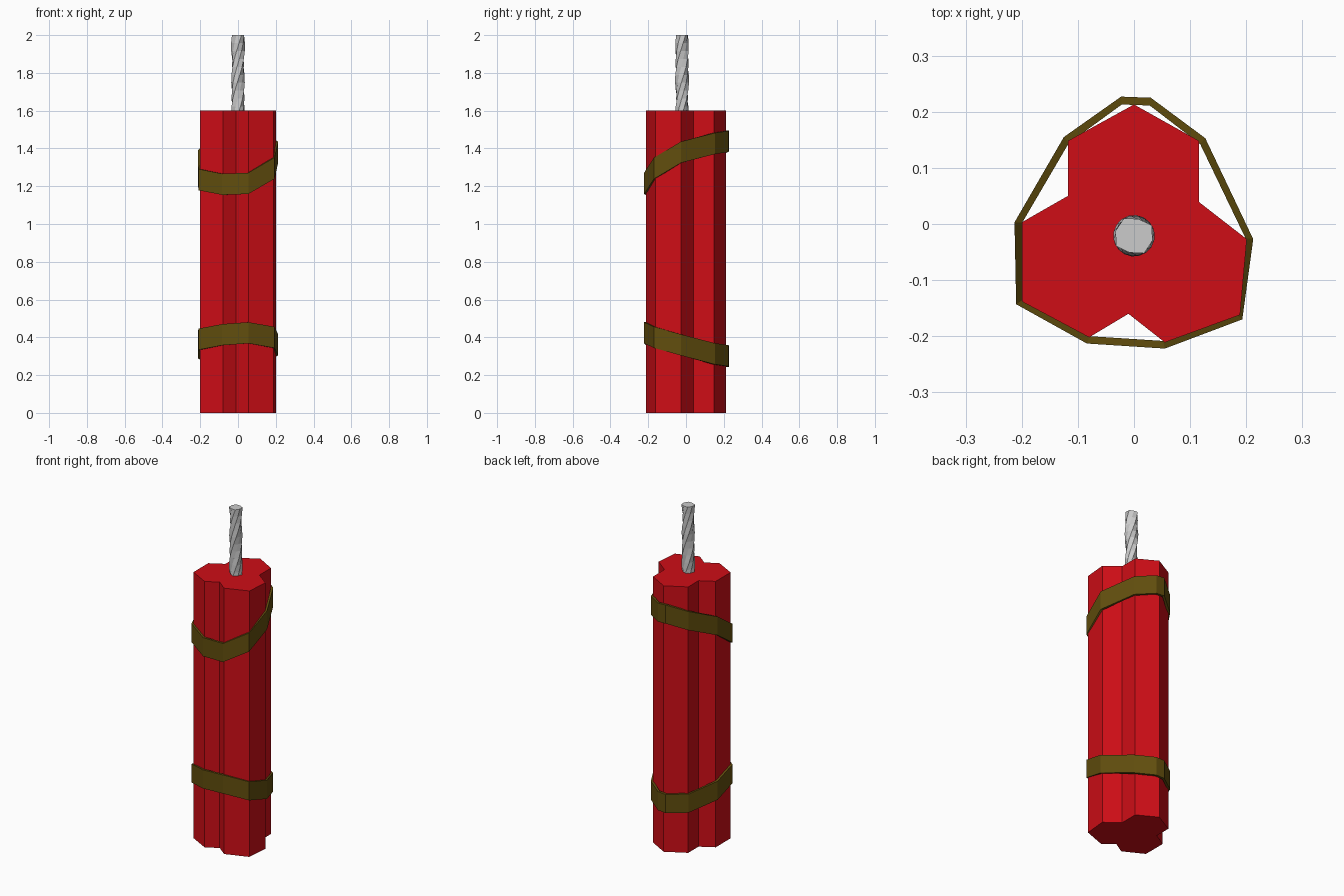
import bpy, bmesh, math
from mathutils import Vector

if "Cube" in bpy.data.objects:
    bpy.data.objects.remove(bpy.data.objects["Cube"])


def material(name, color):
    m = bpy.data.materials.new(name)
    m.diffuse_color = (*color, 1)
    m.use_nodes = True
    m.node_tree.nodes["Principled BSDF"].inputs["Base Color"].default_value = m.diffuse_color
    return m


def make_object(name, rings, closed, mat=None):
    """Skin a list of point rings; closed joins last ring to first, otherwise cap both ends."""
    bm = bmesh.new()
    rows = [[bm.verts.new(p) for p in ring] for ring in rings]
    n = len(rows[0])
    pairs = list(zip(rows, rows[1:])) + ([(rows[-1], rows[0])] if closed else [])
    for a, b in pairs:
        for i in range(n):
            j = (i + 1) % n
            bm.faces.new((a[i], a[j], b[j], b[i]))
    if not closed:
        bm.faces.new(rows[0][::-1])
        bm.faces.new(rows[-1])
    bmesh.ops.recalc_face_normals(bm, faces=bm.faces)
    mesh = bpy.data.meshes.new(name)
    bm.to_mesh(mesh)
    bm.free()
    ob = bpy.data.objects.new(name, mesh)
    bpy.context.collection.objects.link(ob)
    if mat:
        mesh.materials.append(mat)
    return ob


red = material("red_paper", (0.62, 0.004, 0.008))
brown = material("brown_strap", (0.12, 0.075, 0.004))

# Body: outline of three merged hexagonal sticks
outline = [(0, .213), (-.118, .148), (-.118, .05), (-.2, .003), (-.2, -.138), (-.08, -.202),
           (-.01, -.16), (.055, -.211), (.189, -.162), (.201, -.027), (.116, .039), (.116, .148)]
make_object("stick_bundle", [[(x, y, z) for x, y in outline] for z in (0, 1.6)], False, red)

# Straps: slanted bands pulled tight around the bundle
path = [(.03, .225), (-.023, .227), (-.125, .155), (-.213, .003), (-.21, -.143),
        (-.084, -.213), (.055, -.222), (.193, -.17), (.2125, -.027), (.127, .153)]
strap_heights = {
    "upper_strap": [1.437, 1.44, 1.40, 1.335, 1.235, 1.21, 1.215, 1.295, 1.38, 1.426],
    "lower_strap": [.303, .30, .302, .345, .39, .414, .424, .40, .36, .313],
}
for name, heights in strap_heights.items():
    rings = []
    for (x, y), z in zip(path, heights):
        inner = Vector((x, y)) * (1 - .014 / math.hypot(x, y))
        rings.append([(x, y, z - .056), (x, y, z + .056),
                      (inner.x, inner.y, z + .056), (inner.x, inner.y, z - .056)])
    make_object(name, rings, True, brown)

# Fuse: twisted eight-sided cord with slightly uneven lobes
lobes = [.037, .031, .036, .034, .037, .031, .036, .034]
rings = []
for k in range(11):
    twist = math.radians(21 * k)
    rings.append([(r * math.cos(math.tau * i / 8 + twist),
                   -.021 + r * math.sin(math.tau * i / 8 + twist),
                   1.58 + .042 * k) for i, r in enumerate(lobes)])
make_object("fuse", rings, False)
